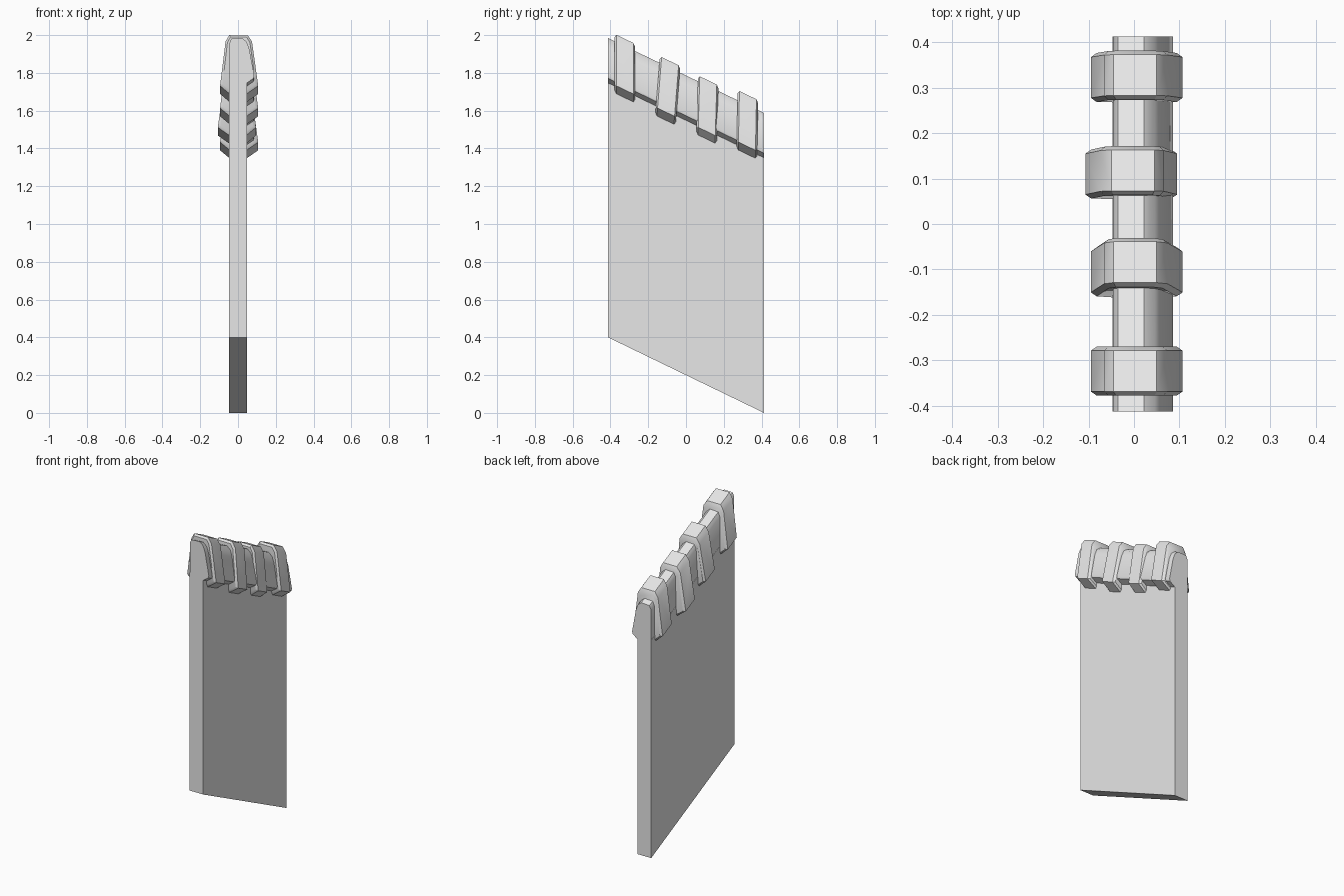
import bpy, bmesh, math

if "Cube" in bpy.data.objects:
    bpy.data.objects.remove(bpy.data.objects["Cube"])

SLOPE = -0.48
HALF_LENGTH = 0.413

stone = bpy.data.materials.new("light_grey")
stone.use_nodes = True
stone.diffuse_color = (0.8, 0.8, 0.8, 1)
stone.node_tree.nodes["Principled BSDF"].inputs["Base Color"].default_value = (0.8, 0.8, 0.8, 1)


def loft(name, rings, smooth=True):
    """Skin a row of equal-length rings and close both ends."""
    bm = bmesh.new()
    rows = [[bm.verts.new(p) for p in ring] for ring in rings]
    for a, b in zip(rows, rows[1:]):
        for i in range(len(a)):
            j = (i + 1) % len(a)
            bm.faces.new((a[i], a[j], b[j], b[i]))
    bm.faces.new(rows[0])
    bm.faces.new(rows[-1])
    bmesh.ops.recalc_face_normals(bm, faces=bm.faces)
    mesh = bpy.data.meshes.new(name)
    bm.to_mesh(mesh)
    bm.free()
    mesh.materials.append(stone)
    obj = bpy.data.objects.new(name, mesh)
    bpy.context.collection.objects.link(obj)
    if smooth:
        bpy.ops.object.select_all(action="DESELECT")
        obj.select_set(True)
        bpy.context.view_layer.objects.active = obj
        bpy.ops.object.shade_smooth_by_angle(angle=math.radians(32))
    return obj


# Slanted wall panel
side = [(-HALF_LENGTH, 0.4), (HALF_LENGTH, 0),
        (HALF_LENGTH, 1.37), (-HALF_LENGTH, 1.77)]
loft("wall_panel", [[(x, y, z) for y, z in side] for x in (-0.047, 0.047)], False)

# Rounded coping, flush on one face and overhanging the other
coping = [(-0.046, -0.04), (-0.046, 0.17), (-0.035, 0.195), (0.022, 0.198),
          (0.046, 0.178), (0.06, 0.14), (0.086, 0.0), (0.082, -0.015), (0.046, -0.04)]
loft("coping", [[(x, y, 1.588 + SLOPE * y + z) for x, z in coping]
                for y in (-HALF_LENGTH, HALF_LENGTH)])

# Ribs: bent saddles with chamfered flanks, (y, top z, lean, mirror)
outer = [(-0.045, -0.312), (-0.095, -0.27), (-0.066, -0.035), (-0.045, 0.0),
         (0.05, 0.0), (0.074, -0.035), (0.107, -0.27), (0.047, -0.312)]
inner = [(-0.04, -0.3), (-0.082, -0.265), (-0.056, -0.045), (-0.04, -0.016),
         (0.045, -0.016), (0.063, -0.045), (0.094, -0.265), (0.042, -0.3)]
ribs = [(-0.324, 1.98, 0.0, 1), (-0.084, 1.862, 0.08, 1),
        (0.118, 1.76, 0.03, -1), (0.328, 1.682, 0.02, 1)]

for n, (y, top, lean, flip) in enumerate(ribs, 1):
    rings = []
    for dy, profile in ((-0.054, inner), (-0.045, outer), (0.045, outer), (0.054, inner)):
        rings.append([(flip * x, y + dy + lean * z, top + z + SLOPE * dy)
                      for x, z in profile])
    loft(f"coping_rib_{n}", rings)
